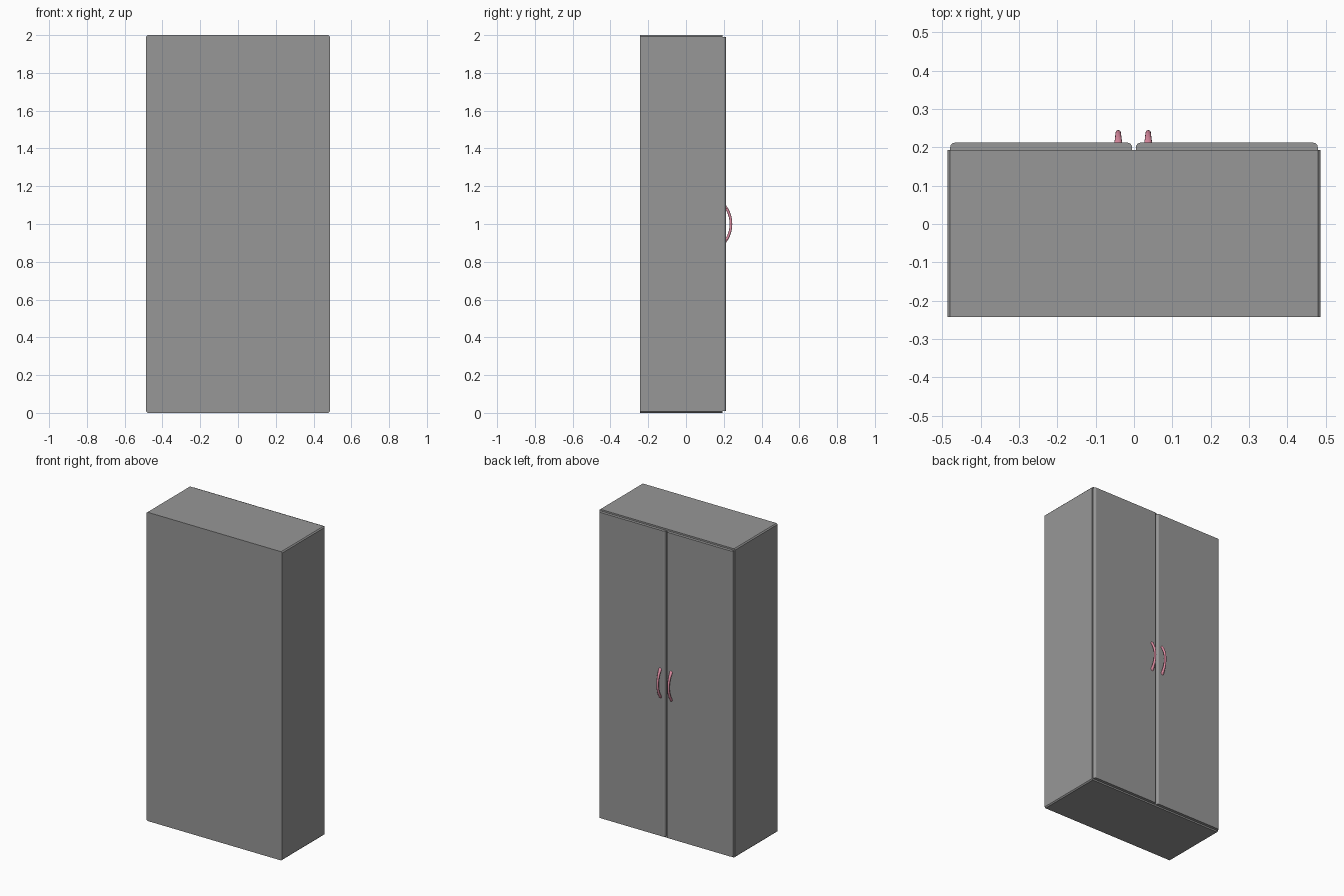
import bpy, bmesh, math
from mathutils import Vector

if "Cube" in bpy.data.objects:
    bpy.data.objects.remove(bpy.data.objects["Cube"])


def material(name, rgb):
    m = bpy.data.materials.new(name)
    m.diffuse_color = (*rgb, 1)
    m.use_nodes = True
    m.node_tree.nodes["Principled BSDF"].inputs["Base Color"].default_value = m.diffuse_color
    return m


def new_object(name, bm, mat):
    bmesh.ops.recalc_face_normals(bm, faces=bm.faces)
    me = bpy.data.meshes.new(name)
    bm.to_mesh(me)
    bm.free()
    me.materials.append(mat)
    ob = bpy.data.objects.new(name, me)
    bpy.context.collection.objects.link(ob)
    return ob


def smooth(ob):
    bpy.ops.object.select_all(action='DESELECT')
    ob.select_set(True)
    bpy.context.view_layer.objects.active = ob
    bpy.ops.object.shade_smooth_by_angle(angle=math.radians(40))


def box(name, x, y, z, edge_test, radius, segments, mat):
    """Box from ranges, with the edges picked by edge_test bevelled."""
    bm = bmesh.new()
    bmesh.ops.create_cube(bm, size=1)
    for v in bm.verts:
        v.co = Vector([r[0] if c < 0 else r[1] for c, r in zip(v.co, (x, y, z))])
    edges = [e for e in bm.edges if edge_test(*[v.co for v in e.verts])]
    bmesh.ops.bevel(bm, geom=edges, offset=radius, segments=segments,
                    profile=0.5, affect='EDGES')
    ob = new_object(name, bm, mat)
    if segments > 1:
        smooth(ob)
        # keeps the large faces evenly shaded beside the rounding
        wn = ob.modifiers.new("even_shading", 'WEIGHTED_NORMAL')
        wn.keep_sharp = True
    return ob


def handle(name, x, mat):
    """Oval bar swept along a shallow arc, narrowest at its middle."""
    bm = bmesh.new()
    half, rise, steps, sides = 0.098, 0.034, 16, 12
    R = (half ** 2 + rise ** 2) / (2 * rise)
    span = math.asin(half / R)
    rings = []
    for i in range(steps + 1):
        f = 2 * i / steps - 1
        a = span * f
        out = Vector((0, math.cos(a), math.sin(a)))
        mid = Vector((x, 0.238 - R, 1.0)) + out * R
        wide = 0.007 + 0.004 * f * f
        rings.append([bm.verts.new(mid + Vector((wide * math.cos(t), 0, 0))
                                   + out * 0.007 * math.sin(t))
                      for t in (2 * math.pi * k / sides for k in range(sides))])
    for a, b in zip(rings, rings[1:]):
        for k in range(sides):
            n = (k + 1) % sides
            bm.faces.new((a[k], a[n], b[n], b[k]))
    bm.faces.new(rings[0])
    bm.faces.new(rings[-1])
    smooth(new_object(name, bm, mat))


grey = material("dark_grey", (0.31, 0.31, 0.31))
pink = material("handle_pink", (0.74, 0.27, 0.37))

# cabinet body, long depth-wise edges chamfered
box("cabinet_body", (-0.486, 0.486), (-0.243, 0.193), (0, 2),
    lambda a, b: abs(a.y - b.y) > 0.1, 0.007, 1, grey)

# pair of doors with rounded vertical front edges, and their handles
for side, s in (("left", -1), ("right", 1)):
    box(side + "_door", sorted((s * 0.005, s * 0.479)), (0.192, 0.212), (0.01, 1.99),
        lambda a, b: abs(a.z - b.z) > 0.1 and a.y > 0.2, 0.012, 4, grey)
    handle(side + "_handle", s * 0.039 - 0.002, pink)
